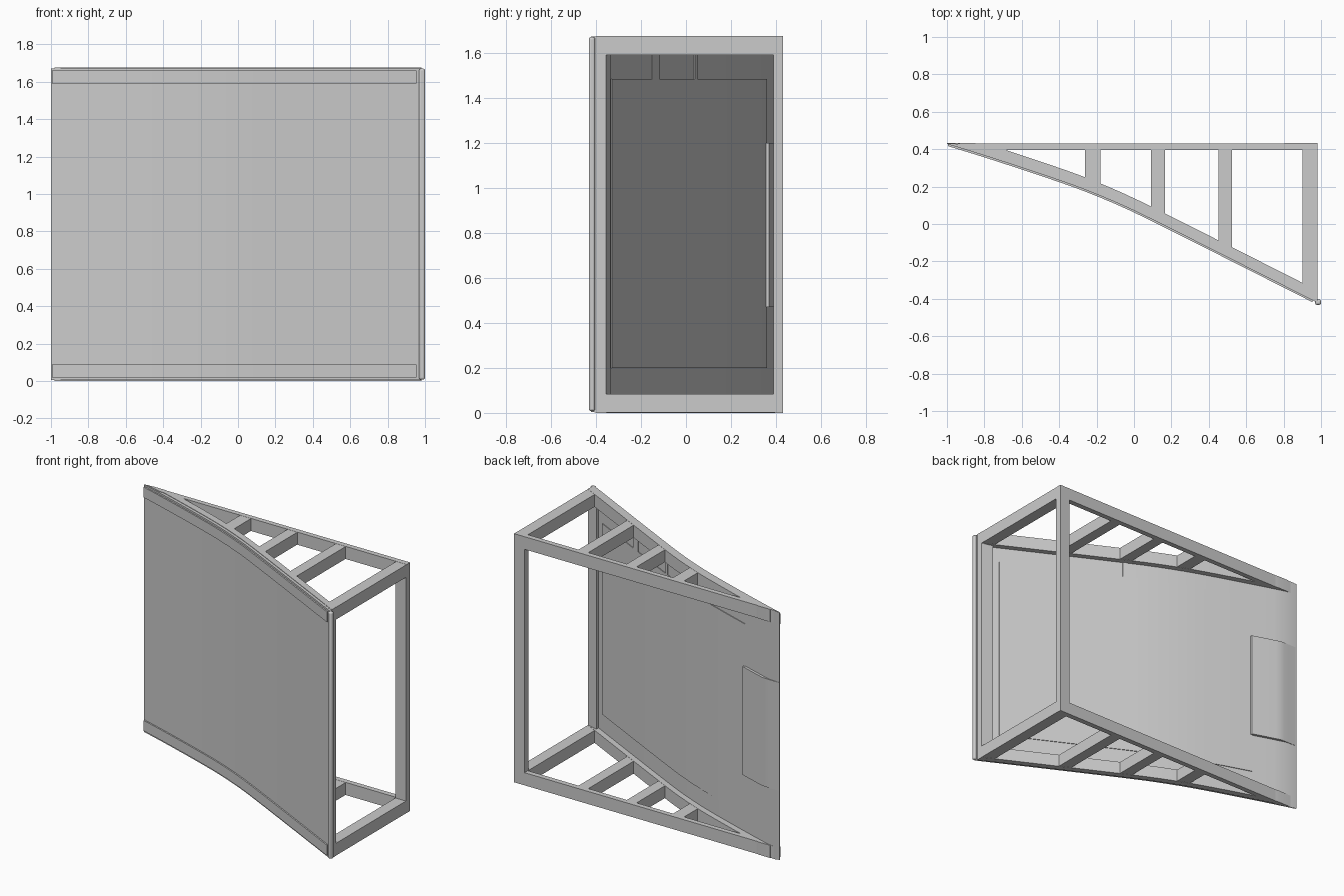
import bpy, bmesh

if "Cube" in bpy.data.objects:
    bpy.data.objects.remove(bpy.data.objects["Cube"])

H = 1.675          # overall height
BACK = 0.432       # rear plane
BEAM = 0.085       # frame beam height
PTS = [(-1, .428), (-.85, .382), (-.7, .334), (-.5, .268), (-.27, .187),
       (-.05, .095), (.14, .003), (.5, -.178), (.99, -.426)]


def curve_y(x):
    """Smooth front curve through the sampled points (Hermite)."""
    n = len(PTS)
    i = max(k for k in range(n - 1) if PTS[k][0] <= x + 1e-9)

    def slope(k):
        a, b = PTS[max(k - 1, 0)], PTS[min(k + 1, n - 1)]
        return (b[1] - a[1]) / (b[0] - a[0])
    (x0, y0), (x1, y1) = PTS[i], PTS[i + 1]
    h = x1 - x0
    t = (x - x0) / h
    return ((2*t**3 - 3*t**2 + 1) * y0 + (t**3 - 2*t**2 + t) * h * slope(i)
            + (3*t**2 - 2*t**3) * y1 + (t**3 - t**2) * h * slope(i + 1))


def extrude(name, outline, z0, z1, bevel=0.0, smooth=False, segments=2):
    """Plan outline (x, y) extruded upward."""
    bm = bmesh.new()
    face = bm.faces.new([bm.verts.new((x, y, z0)) for x, y in outline])
    top = bmesh.ops.extrude_face_region(bm, geom=[face])["geom"]
    bmesh.ops.translate(bm, vec=(0, 0, z1 - z0),
                        verts=[v for v in top if isinstance(v, bmesh.types.BMVert)])
    bmesh.ops.recalc_face_normals(bm, faces=bm.faces[:])
    me = bpy.data.meshes.new(name)
    bm.to_mesh(me)
    bm.free()
    ob = bpy.data.objects.new(name, me)
    bpy.context.collection.objects.link(ob)
    if bevel:
        m = ob.modifiers.new("bevel", "BEVEL")
        m.width, m.segments, m.limit_method = bevel, segments, "ANGLE"
    if smooth:
        bpy.ops.object.select_all(action="DESELECT")
        ob.select_set(True)
        bpy.context.view_layer.objects.active = ob
        bpy.ops.object.shade_smooth_by_angle()
    return ob


def curved(name, x0, x1, z0, z1, near, far, steps=24, **kw):
    """Slab following the front curve between two depth offsets."""
    xs = [x0 + (x1 - x0) * k / steps for k in range(steps + 1)]
    front = [(x, curve_y(x) + near) for x in xs]
    rear = [(x, min(BACK, curve_y(x) + far)) for x in reversed(xs)]
    return extrude(name, front + rear, z0, z1, smooth=True, **kw)


def box(name, x0, x1, y0, y1, z0, z1, **kw):
    return extrude(name, [(x0, y0), (x1, y0), (x1, y1), (x0, y1)], z0, z1, **kw)


# Curved front panel
curved("front_panel", -1, .982, .005, H - .003, 0, .024)

# Raised edge strips on the panel
for tag, z in (("lower", .018), ("upper", H - .085)):
    curved(tag + "_edge_strip", -.995, .955, z, z + .07, -.010, .004)

# Rounded upright lip on the panel's outer end
box("end_lip", .968, 1.0, BACK * -1, -.404, .008, H - .005, bevel=.01, smooth=True, segments=3)

# Triangular frames, bottom and top
for tag, z in (("lower", 0), ("upper", H - BEAM)):
    z1 = z + BEAM
    curved(tag + "_curved_rail", -.93, .98, z, z1, .02, .066)
    extrude(tag + "_back_rail", [(-.98, .429), (-.86, .396), (.98, .396), (.98, BACK)], z, z1)
    for n, (a, b) in enumerate([(-.262, -.18), (.092, .165), (.452, .525), (.902, .98)]):
        extrude(f"{tag}_cross_bar_{n + 1}",
                [(a, curve_y(a) + .04), (b, curve_y(b) + .04), (b, .41), (a, .41)],
                z + .001, z1 - .001)

# Upright posts joining the frames
box("back_post", .902, .98, .388, BACK, .002, H - .002)
extrude("front_post", [(.902, curve_y(.902) + .015), (.98, curve_y(.98) + .015),
                       (.98, -.355), (.902, -.335)], .002, H - .002)

# Backing sheet, its top tabs, and the plate near the thin end
curved("backing_sheet", -.69, .855, .2, 1.485, .02, .029)
for n, (a, b) in enumerate([(.10, .125), (.44, .50)]):
    curved(f"backing_tab_{n + 1}", a, b, 1.48, H - BEAM + .005, .02, .029, steps=3)
curved("thin_end_plate", -.995, -.68, .47, 1.2, .002, .042, steps=10)
